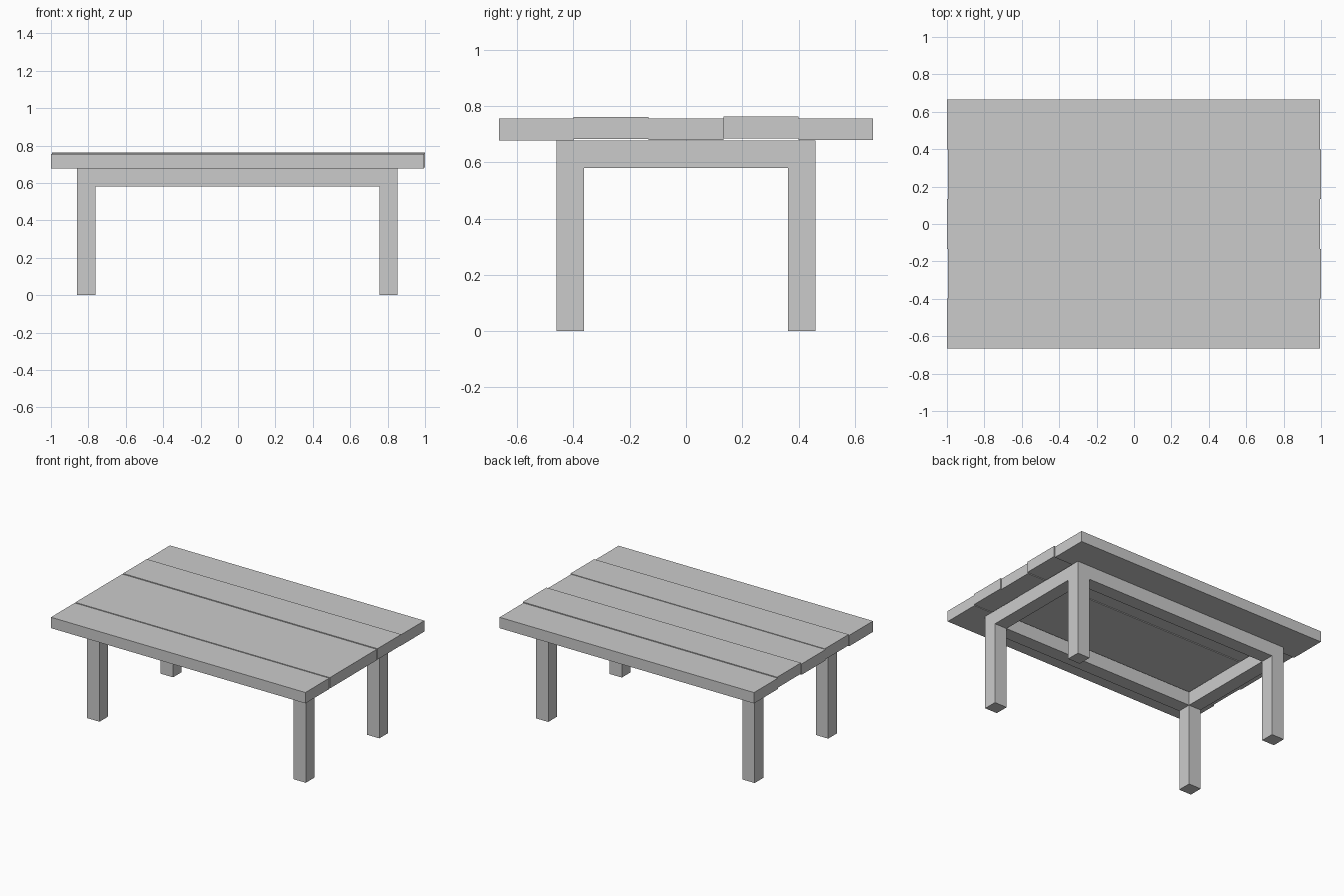
import bpy, bmesh
from mathutils import Vector

if "Cube" in bpy.data.objects:
    bpy.data.objects.remove(bpy.data.objects["Cube"])


def finish(name, bm):
    bmesh.ops.recalc_face_normals(bm, faces=bm.faces[:])
    mesh = bpy.data.meshes.new(name)
    bm.to_mesh(mesh)
    bm.free()
    ob = bpy.data.objects.new(name, mesh)
    bpy.context.collection.objects.link(ob)
    return ob


def box(name, lo, hi):
    lo, hi = Vector(lo), Vector(hi)
    bm = bmesh.new()
    bmesh.ops.create_cube(bm, size=1)
    for v in bm.verts:
        v.co = (lo + hi) / 2 + v.co * (hi - lo)
    return finish(name, bm)


def extrude(bm, faces, dz):
    geom = bmesh.ops.extrude_face_region(bm, geom=faces)["geom"]
    for v in geom:
        if isinstance(v, bmesh.types.BMVert):
            v.co.z += dz


# Table top: five slightly uneven planks (x offset, underside z)
planks = [(-0.003, 0.678), (0.002, 0.683), (-0.003, 0.679),
          (0.003, 0.685), (-0.002, 0.679)]
width, length, thick = 0.266, 1.993, 0.077
for i, (dx, z) in enumerate(planks):
    y = (i - 2.5) * width
    box(f"plank_{i + 1}", (dx - length / 2, y, z),
        (dx + length / 2, y + width, z + thick))

# Frame: rectangular ring of rails with legs pulled down from its corners
RAIL_Z, TOP_Z = 0.58, 0.677
xs = (-0.86, -0.763, 0.757, 0.853)
ys = (-0.46, -0.363, 0.363, 0.46)
bm = bmesh.new()
grid = [[bm.verts.new((x, y, RAIL_Z)) for y in ys] for x in xs]
ring, corners = [], []
for i in range(3):
    for j in range(3):
        if (i, j) == (1, 1):
            continue
        f = bm.faces.new((grid[i][j], grid[i + 1][j],
                          grid[i + 1][j + 1], grid[i][j + 1]))
        ring.append(f)
        if i != 1 and j != 1:
            corners.append(f)
extrude(bm, ring, TOP_Z - RAIL_Z)
corners = [f for f in bm.faces
           if all(abs(v.co.z - RAIL_Z) < 1e-4 for v in f.verts)
           and abs(f.calc_center_median().x) > 0.7
           and abs(f.calc_center_median().y) > 0.3]
extrude(bm, corners, -RAIL_Z)
finish("leg_frame", bm)
